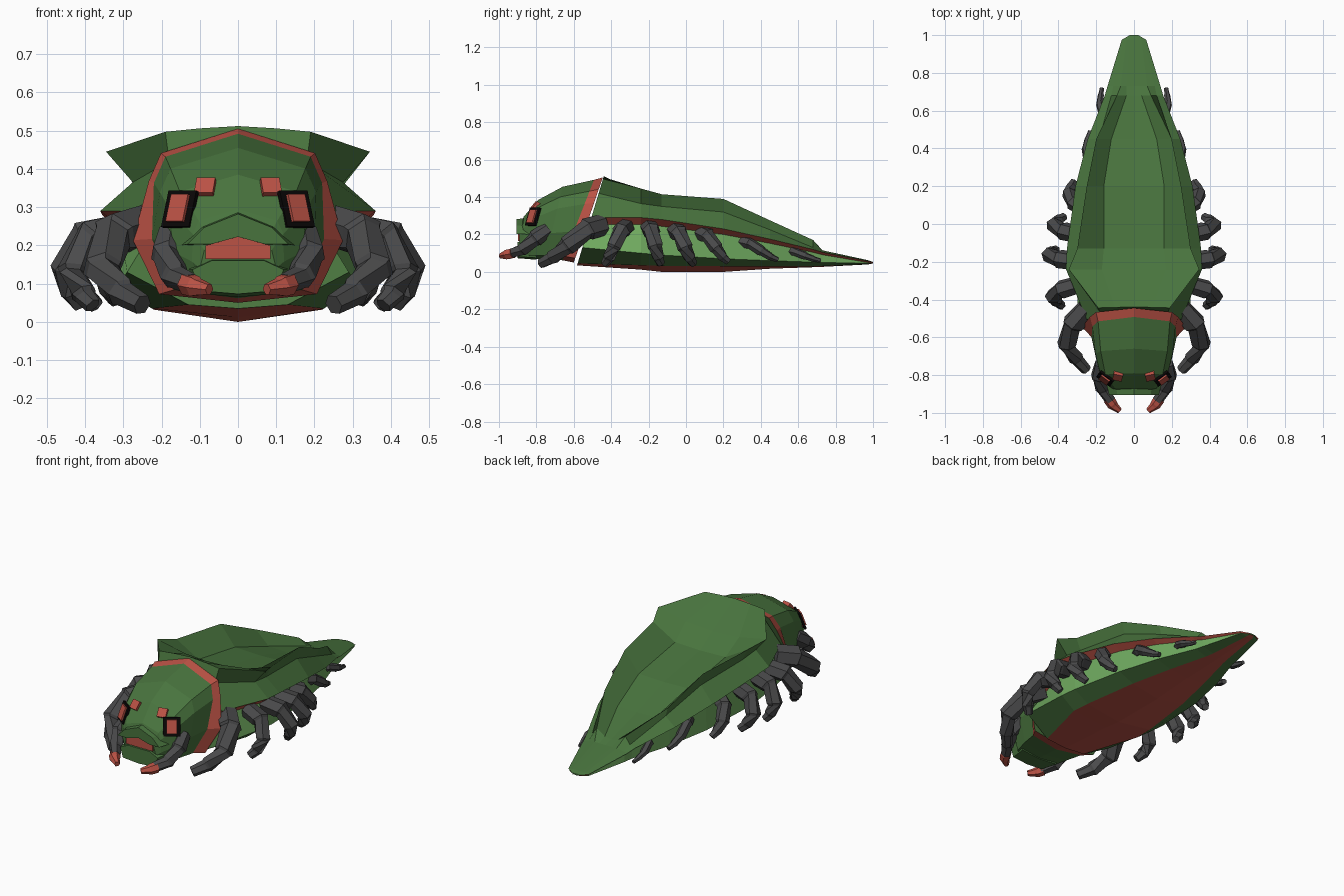
import bpy, bmesh, math
from mathutils import Vector
from mathutils.bvhtree import BVHTree

if "Cube" in bpy.data.objects:
    bpy.data.objects.remove(bpy.data.objects["Cube"])


def mat(name, r, g, b):
    m = bpy.data.materials.new(name)
    m.diffuse_color = (r, g, b, 1)
    m.use_nodes = True
    m.node_tree.nodes["Principled BSDF"].inputs["Base Color"].default_value = m.diffuse_color
    return m


GREEN = mat("shell green", 0.066, 0.175, 0.048)
LIGHT = mat("flank green", 0.16, 0.40, 0.115)
RED = mat("brick red", 0.50, 0.085, 0.06)
GREY = mat("leg grey", 0.068, 0.068, 0.07)
BLACK = mat("eye socket black", 0.003, 0.002, 0.002)


def finish(bm, name, mats, mirror=False):
    bmesh.ops.recalc_face_normals(bm, faces=bm.faces)
    me = bpy.data.meshes.new(name)
    bm.to_mesh(me)
    bm.free()
    ob = bpy.data.objects.new(name, me)
    bpy.context.collection.objects.link(ob)
    for m in mats:
        me.materials.append(m)
    if mirror:
        ob.modifiers.new("mirror", 'MIRROR')
    return ob


def loft(rings, rule=lambda ring, strip: 0):
    """Join closed rings of points, capping both ends; rule gives the material index."""
    bm = bmesh.new()
    vs = [[bm.verts.new(p) for p in r] for r in rings]
    n = len(vs[0])
    for i in range(len(vs) - 1):
        for j in range(n):
            k = (j + 1) % n
            f = bm.faces.new((vs[i][j], vs[i][k], vs[i + 1][k], vs[i + 1][j]))
            f.material_index = rule(i, j)
    bm.faces.new(vs[0])
    bm.faces.new(vs[-1])
    return bm


def full(half):
    """Mirror a half profile (top centre to bottom centre) into a closed ring."""
    return half + [(-x, y, z) for x, y, z in half[-2:0:-1]]


# ---- body: dished shell on top, red lip, pale flanks, red belly
# y, centre z, dish x z, rim x z, neck x z, skirt x z
TOP = [
    (-.44, .512, .10, .506, .19, .497, .18, .42, .25, .29),
    (-.24, .40, .17, .41, .345, .445, .275, .365, .36, .29),
    (-.13, .33, .16, .335, .30, .415, .27, .35, .355, .28),
    (.20, .275, .16, .28, .25, .39, .235, .32, .31, .23),
    (.45, .195, .12, .20, .20, .275, .185, .225, .245, .175),
    (.68, .13, .04, .135, .09, .17, .12, .13, .155, .12),
    (.73, .115, .04, .115, .07, .115, .11, .11, .14, .105),
    (.975, .062, .02, .062, .04, .061, .05, .06, .065, .057),
    (1.0, .053, .006, .053, .012, .053, .018, .052, .022, .051),
]
# flank bottom x z, belly edge x z, belly centre z
LOW = [
    (.29, .13, .13, .045, .035), (.31, .10, .225, .035, .012),
    (.31, .09, .22, .032, .0), (.27, .07, .175, .03, .0),
    (.21, .06, .12, .03, .017), (.13, .052, .06, .03, .025),
    (.12, .05, .05, .031, .027), (.06, .046, .02, .041, .04),
    (.02, .048, .012, .046, .045),
]
rings = []
for i, (t, b) in enumerate(zip(TOP, LOW)):
    y, cz = t[:2]
    half = [(0, cz)] + [(t[k], t[k + 1]) for k in (2, 4, 6, 8)]
    half += [(t[8] * .86, t[9] * .87), b[0:2], b[2:4], (0, b[4])]
    slant = .3 if i == 0 else 0
    rings.append(full([(x, y - slant * (.51 - z), z) for x, z in half]))
STRIPS = [0, 0, 0, 0, 1, 2, 0, 1]
finish(loft(rings, lambda i, j: STRIPS[min(j, 15 - j)]), "body", [GREEN, RED, LIGHT])

# ---- head: tapering rings, the first strip is the red collar
# y top, y bottom, half width above, half width below, z top, z bottom
HEAD = [
    (-.445, -.60, .265, .275, .505, .05), (-.492, -.66, .25, .225, .492, .062),
    (-.66, -.75, .232, .20, .455, .068), (-.79, -.835, .20, .17, .385, .07),
    (-.868, -.87, .135, .12, .295, .08), (-.893, -.885, .10, .10, .23, .09),
]
SHAPE = [(0, 1), (.76, .86), (.88, .70), (1, .36), (.75, .05), (0, 0)]
rings = [full([((wl if t < .5 else wt) * x, yb + (yt - yb) * t, zb + (zt - zb) * t)
               for x, t in SHAPE]) for yt, yb, wt, wl, zt, zb in HEAD]
bm = loft(rings, lambda i, j: 1 if i == 0 else 0)
bmesh.ops.recalc_face_normals(bm, faces=bm.faces)
bm.faces.ensure_lookup_table()
skin = BVHTree.FromBMesh(bm)
finish(bm, "head", [GREEN, RED])


# ---- mouth parts: xz outlines pulled forward and narrowed
def prism(name, outline, y0, y1, m, scale=1.0):
    cz = sum(z for _, z in outline) / len(outline)
    back = [(x, y0, z) for x, z in outline]
    front = [(x * scale, y1, cz + (z - cz) * scale) for x, z in outline]
    finish(loft([back, front]), name, [m])


prism("upper_lip", [(-.15, .20), (-.08, .20), (0, .222), (.08, .20), (.15, .20),
                    (.10, .25), (0, .29), (-.10, .25)], -.83, -.905, GREEN, .88)
prism("mouth", [(-.085, .165), (.085, .165), (.085, .20), (0, .225), (-.085, .20)],
      -.84, -.897, RED)
prism("lower_jaw", [(-.12, .075), (0, .065), (.12, .075), (.14, .14), (.08, .168),
                    (-.08, .168), (-.14, .14)], -.80, -.90, GREEN, .85)


# ---- eyes: plates laid on the head surface
def plate(name, target, w, h, t, m):
    p, n, _, _ = skin.find_nearest(Vector(target))
    q = n.to_track_quat('Z', 'Y')
    b = bmesh.new()
    bmesh.ops.create_cube(b, size=1)
    for v in b.verts:
        v.co = p + q @ Vector((v.co.x * w, v.co.y * h, v.co.z * t))
    finish(b, name, [m], True)


plate("eye_socket", (.16, -.83, .30), .09, .10, .012, BLACK)
plate("large_eye", (.16, -.83, .30), .055, .075, .03, RED)
plate("small_eye", (.09, -.83, .37), .05, .05, .03, RED)


# ---- limbs: six-sided tubes stepping down at every joint
def limb(name, pts, radii, m):
    pts = [Vector(p) for p in pts]
    rings = []
    for i, p in enumerate(pts):
        a, c = pts[max(i - 1, 0)], pts[min(i + 1, len(pts) - 1)]
        d = (c - a).normalized()
        u = d.cross(Vector((.3, .2, 1))).normalized()
        v = d.cross(u)
        inner = 0 < i < len(pts) - 1
        for off, k in (((-.006, 1.08), (.006, .9)) if inner else ((0, 1),)):
            r = radii[i] * k
            rings.append([p + d * off + (u * math.cos(s * math.pi / 3)
                          + v * math.sin(s * math.pi / 3)) * r for s in range(6)])
    finish(loft(rings), name, [m], True)


# base xyz, widest x, tip xyz, thickness
LEGS = [
    (.25, -.45, .25, .355, .25, -.775, .045, .058),
    (.29, -.32, .24, .43, .38, -.435, .043, .047),
    (.29, -.20, .24, .45, .41, -.135, .043, .047),
    (.28, -.06, .225, .425, .37, .04, .043, .046),
    (.27, .08, .21, .345, .32, .225, .055, .041),
    (.22, .29, .165, .25, .23, .49, .065, .031),
    (.13, .53, .115, .18, .17, .72, .06, .024),
]
for i, (bx, by, bz, mx, tx, ty, tz, r) in enumerate(LEGS):
    dy, dz = ty - by, tz - bz
    limb("leg_pair_%d" % (i + 1),
         [(bx, by, bz), (bx + .7 * (mx - bx), by + .25 * dy, bz + .12 * dz),
          (mx, by + .58 * dy, bz + .55 * dz),
          (mx + .5 * (tx - mx), by + .82 * dy, bz + .85 * dz), (tx, ty, tz)],
         [r, r, r * .85, r * .65, r * .48], GREY)

# ---- front feelers with red tips
limb("feeler", [(.17, -.74, .23), (.185, -.81, .175), (.165, -.875, .12), (.125, -.935, .10)],
     [.04, .042, .036, .028], GREY)
limb("feeler_tip", [(.135, -.925, .10), (.11, -.96, .092), (.075, -.99, .085)],
     [.03, .027, .015], RED)
